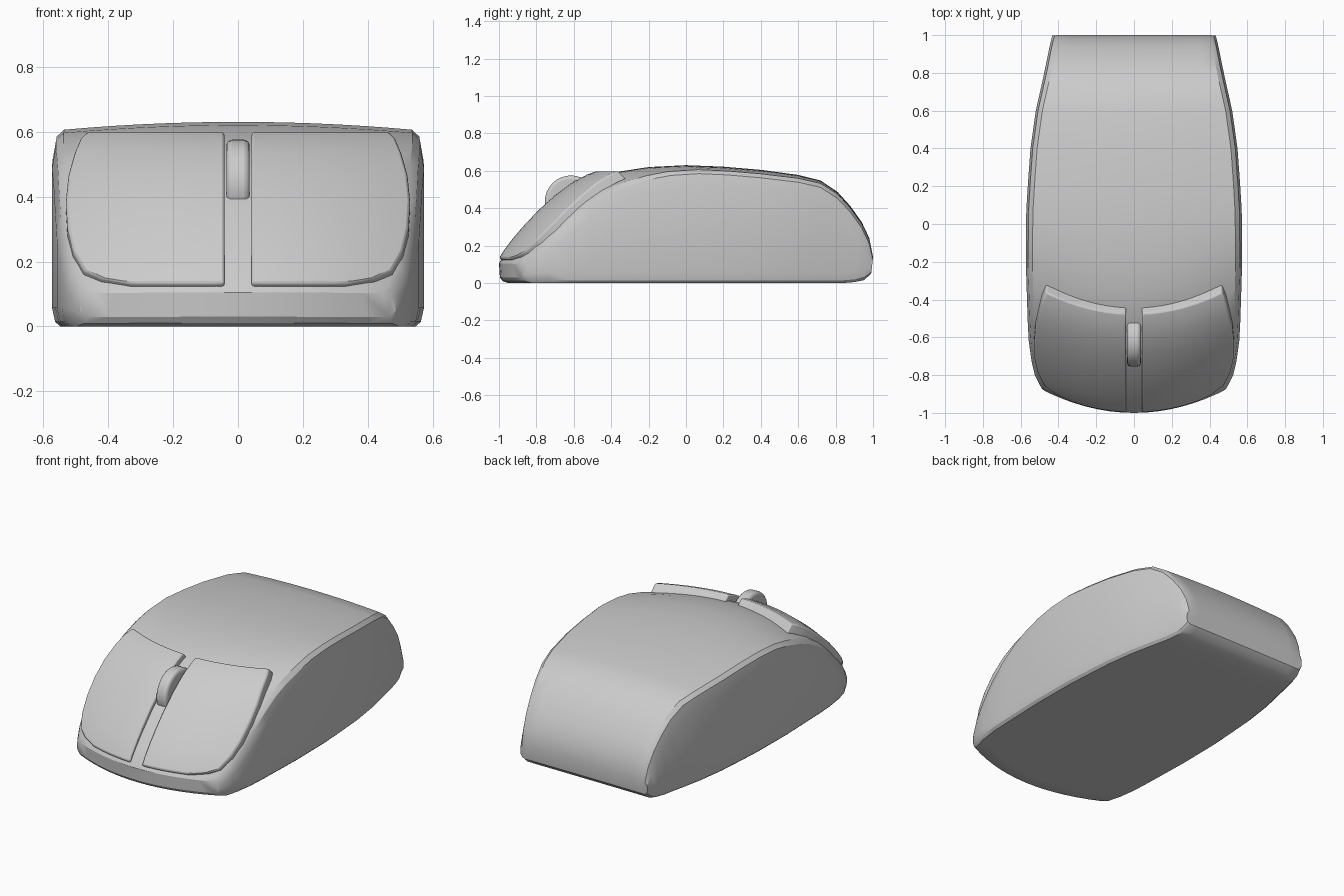
import bpy, bmesh, math

if "Cube" in bpy.data.objects:
    bpy.data.objects.remove(bpy.data.objects["Cube"])

N = 14  # divisions across the width


def lerp_table(table, t):
    if t <= table[0][0]:
        return table[0][1]
    for (a, va), (b, vb) in zip(table, table[1:]):
        if t <= b:
            return va + (vb - va) * (t - a) / (b - a)
    return table[-1][1]


# half width of the plan outline along y
PLAN = [(-0.90, .46), (-0.87, .49), (-0.78, .535), (-0.6, .56), (-0.2, .573),
        (0.1, .57), (0.4, .548), (0.6, .52), (0.8, .475), (0.95, .445), (1, .432)]


def bow(x, y):
    # the nose curves backwards towards the sides
    return 0.13 * (x / 0.5) ** 2 * max(0, min(1, (0.3 - y) / 0.7))


def half_width(y):
    x = 0.5
    for _ in range(25):
        x = 0.5 * x + 0.5 * lerp_table(PLAN, y + bow(x, y))
    return x


def place(x, y, z, crown=0.02):
    return (x, y + bow(x, y), z - crown * (x / 0.5) ** 2 * z / 0.6)


def finish(name, bm, angle=30):
    bmesh.ops.recalc_face_normals(bm, faces=bm.faces)
    me = bpy.data.meshes.new(name)
    bm.to_mesh(me)
    bm.free()
    ob = bpy.data.objects.new(name, me)
    bpy.context.collection.objects.link(ob)
    bpy.ops.object.select_all(action='DESELECT')
    ob.select_set(True)
    bpy.context.view_layer.objects.active = ob
    bpy.ops.object.shade_smooth_by_angle(angle=math.radians(angle))
    return ob


def loft(rings, caps):
    # skin closed rings, then close each end with strips of quads
    bm = bmesh.new()
    vs = [[bm.verts.new(p) for p in r] for r in rings]
    m = len(vs[0])
    for a, b in zip(vs, vs[1:]):
        for i in range(m):
            j = (i + 1) % m
            bm.faces.new((a[i], a[j], b[j], b[i]))
    for r in (vs[0], vs[-1]):
        for strip in caps:
            bm.faces.new([r[k] for k in strip])
    return bm


# body: stations of upper (y, z) and lower (y, z) outline
STATIONS = [
    (-1, .105, -.995, .03), (-.985, .13, -.98, .01), (-.94, .19, -.95, 0),
    (-.88, .26, -.88, 0), (-.78, .365, -.78, 0), (-.68, .45, -.68, 0),
    (-.58, .515, -.58, 0), (-.48, .56, -.48, 0), (-.35, .597, -.35, 0),
    (-.2, .62, -.2, 0), (0, .63, 0, 0), (.2, .622, .2, 0), (.4, .605, .4, 0),
    (.6, .578, .58, 0), (.72, .548, .68, 0), (.81, .487, .76, 0),
    (.88, .41, .84, 0), (.94, .325, .9, .005), (.98, .24, .95, .015), (1, .14, .99, .05)]
rings = []
for yt, zt, yb, zb in STATIONS:
    h = zt - zb
    top_w, bot_w = half_width(yt) - .035, half_width(yb) - .025
    us = [2 * i / N - 1 for i in range(N + 1)]
    top = [place(u * top_w, yt, zt) for u in us]
    bottom = [place(u * bot_w, yb, zb) for u in us]
    wall = []
    for t, inset in ((min(.1, .02 / h), .012), (min(.3, .09 / h), 0),
                     (1 - min(.3, .06 / h), 0), (1 - min(.1, .015 / h), .01)):
        y, z = yt + (yb - yt) * t, zt - h * t
        wall.append((half_width(y) - inset, y, z))
    right = [place(*p) for p in wall]
    left = [place(-x, y, z) for x, y, z in reversed(wall)]
    rings.append(top + right + bottom[::-1] + left)
M = len(rings[0])
B = N + 5  # first lower point, on the right
caps = [(i, i + 1, B + N - i - 1, B + N - i) for i in range(N)]
caps += [tuple(range(N, B + 1)), tuple(range(B + N, M)) + (0,)]
finish("body", loft(rings, caps))

# buttons: stations of outer surface (y, z) and outer edge x
KEYS = [(-1.0, .135, .33), (-.99, .15, .42), (-.975, .175, .475), (-.93, .235, .508),
        (-.87, .305, .525), (-.79, .39, .53), (-.7, .47, .522), (-.61, .537, .503),
        (-.53, .58, .485), (-.475, .6, .465)]
K = 8
for name, side in (("left_button", -1), ("right_button", 1)):
    rings = []
    for y, z, xo in KEYS:
        xs = [side * (.042 + (xo - .042) * i / K) for i in range(K + 1)]
        outer = [place(x, y, z, 0) for x in xs]
        inner = [(x, py + .045, pz - .045) for x, py, pz in outer]
        rings.append(outer + inner[::-1])
    caps = [(i, i + 1, 2 * K - i, 2 * K + 1 - i) for i in range(K)]
    button = finish(name, loft(rings, caps), 40)
    bev = button.modifiers.new("soft_edges", 'BEVEL')
    bev.width, bev.segments = .012, 2
    bev.limit_method, bev.angle_limit = 'ANGLE', math.radians(40)

# scroll wheel
bpy.ops.mesh.primitive_cylinder_add(vertices=32, radius=.14, depth=.072,
                                    location=(0, -.615, .435), rotation=(0, math.pi / 2, 0))
wheel = bpy.context.object
wheel.name = "scroll_wheel"
bev = wheel.modifiers.new("rounded_rim", 'BEVEL')
bev.width, bev.segments = .018, 3
bev.limit_method, bev.angle_limit = 'ANGLE', math.radians(40)
bpy.ops.object.shade_smooth_by_angle(angle=math.radians(40))
